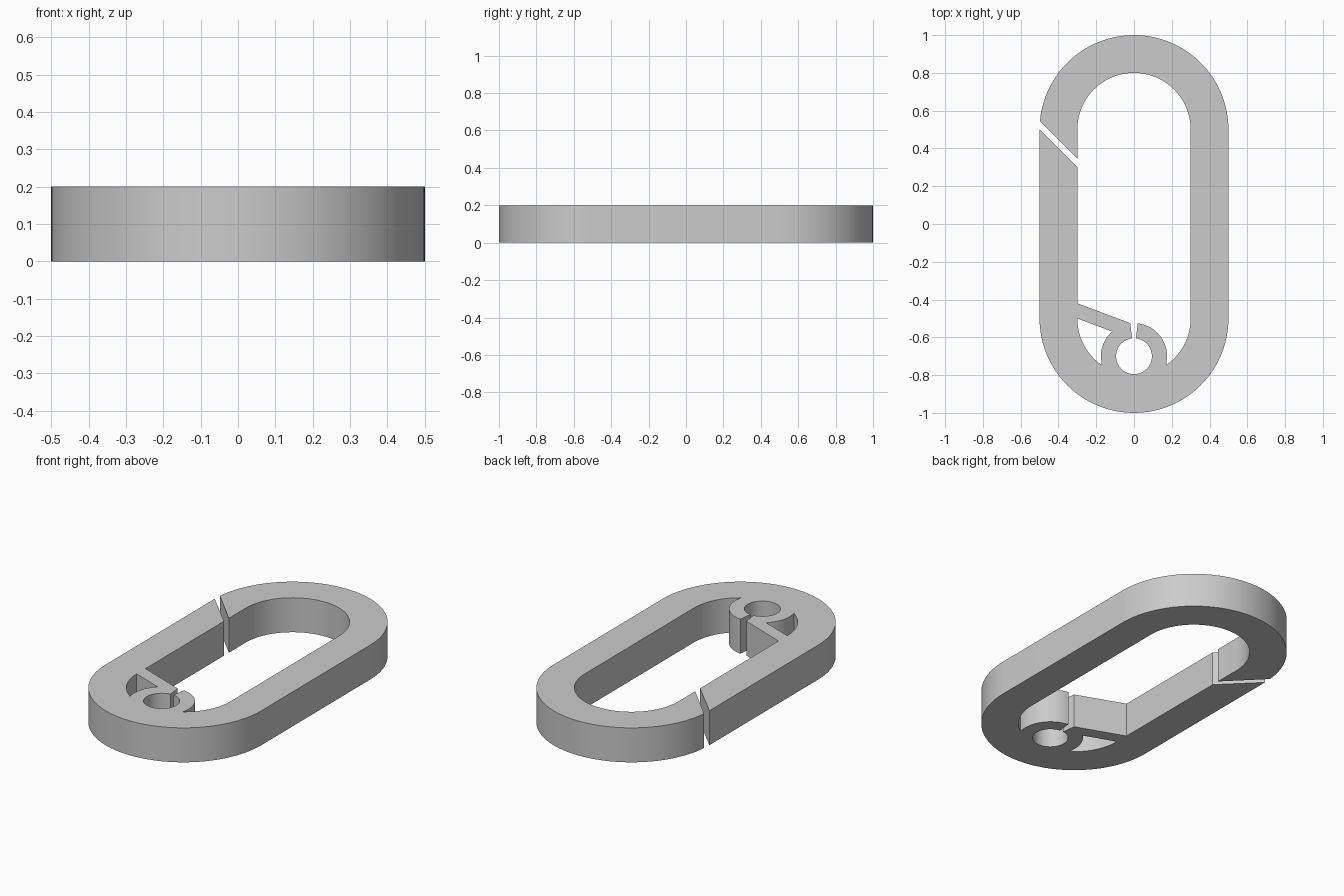
import bpy, bmesh, math
from mathutils import Vector

if "Cube" in bpy.data.objects:
    bpy.data.objects.remove(bpy.data.objects["Cube"])

THICK = 0.2


def arc(cx, cy, r, a0, a1, n):
    """Points along an arc, angles in degrees."""
    pts = []
    for i in range(n + 1):
        a = math.radians(a0 + (a1 - a0) * i / n)
        pts.append((cx + r * math.cos(a), cy + r * math.sin(a)))
    return pts


# Outer boundary: link body, angled gate gap, pivot ring with slit, spring arm
outline = [(-0.5, 0.5)]                                # gate tip
outline += arc(0, -0.5, 0.5, 180, 360, 48)             # lower end, outside
outline += arc(0, 0.5, 0.5, 0, 174.8, 48)              # upper end, outside
outline += [(-0.3, 0.345)]                             # gap, fixed side
outline += arc(0, 0.5, 0.3, 180, 0, 48)                # upper end, inside
outline += arc(0, -0.5, 0.3, 0, -55.4, 16)             # lower end, inside right
outline += arc(0, -0.7, 0.175, -14.8, 83.5, 20)[1:]    # ring, outside right
outline += arc(0, -0.7, 0.095, 84, -264, 48)           # ring bore
outline += [(-0.02, -0.525), (-0.3, -0.42), (-0.3, 0.3)]  # spring arm and gate

# Pocket between the spring arm, the ring and the lower end
pocket = arc(0, -0.5, 0.3, 180, 235.4, 16)
pocket += arc(0, -0.7, 0.175, 194.8, 131.5, 14)[1:]

# Fill the profile and extrude it to full thickness
bm = bmesh.new()
edges = []
for loop in (outline, pocket):
    clean = []
    for p in loop:
        if not clean or (Vector(p) - Vector(clean[-1])).length > 1e-4:
            clean.append(p)
    if (Vector(clean[0]) - Vector(clean[-1])).length < 1e-4:
        clean.pop()
    vs = [bm.verts.new((x, y, 0)) for x, y in clean]
    edges += [bm.edges.new((v, vs[(i + 1) % len(vs)])) for i, v in enumerate(vs)]
bmesh.ops.triangle_fill(bm, use_beauty=True, use_dissolve=False,
                        edges=edges, normal=(0, 0, 1))
ext = bmesh.ops.extrude_face_region(bm, geom=bm.faces[:], use_keep_orig=True)
bmesh.ops.translate(bm, vec=(0, 0, THICK),
                    verts=[g for g in ext["geom"] if isinstance(g, bmesh.types.BMVert)])
bmesh.ops.recalc_face_normals(bm, faces=bm.faces[:])

mesh = bpy.data.meshes.new("snap_link")
bm.to_mesh(mesh)
bm.free()
link = bpy.data.objects.new("snap_link", mesh)
bpy.context.collection.objects.link(link)

grey = bpy.data.materials.new("light_grey")
grey.diffuse_color = (0.6, 0.6, 0.6, 1)
grey.use_nodes = True
grey.node_tree.nodes["Principled BSDF"].inputs["Base Color"].default_value = grey.diffuse_color
mesh.materials.append(grey)

bpy.context.view_layer.objects.active = link
link.select_set(True)
bpy.ops.object.shade_smooth_by_angle(angle=math.radians(20))
